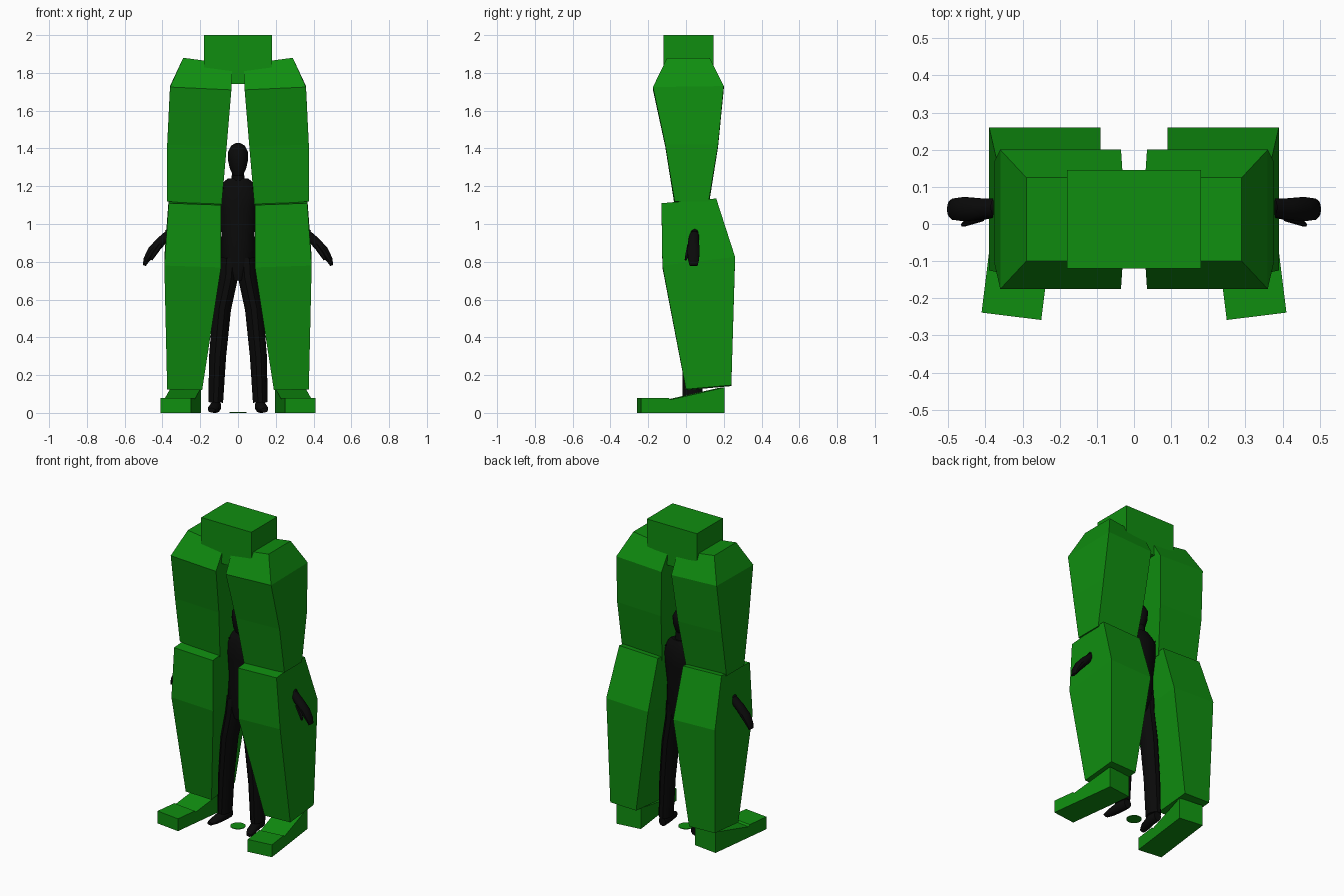
import bpy, bmesh, math
from mathutils import Vector

cube = bpy.data.objects.get("Cube")
if cube:
    bpy.data.objects.remove(cube)


def material(name, colour):
    m = bpy.data.materials.new(name)
    m.use_nodes = True
    m.diffuse_color = colour
    bsdf = m.node_tree.nodes["Principled BSDF"]
    bsdf.inputs["Base Color"].default_value = colour
    bsdf.inputs["Roughness"].default_value = 0.8
    return m


GREEN = material("green", (0.005, 0.27, 0.005, 1))
BLACK = material("black", (0.003, 0.003, 0.003, 1))


def loft(name, rings, mat, smooth=False):
    """Skin a list of equal-length point rings and cap both ends."""
    bm = bmesh.new()
    loops = [[bm.verts.new(p) for p in ring] for ring in rings]
    n = len(loops[0])
    for a, b in zip(loops, loops[1:]):
        for i in range(n):
            j = (i + 1) % n
            bm.faces.new((a[i], a[j], b[j], b[i]))
    bm.faces.new(loops[0][::-1])
    bm.faces.new(loops[-1])
    bmesh.ops.recalc_face_normals(bm, faces=bm.faces)
    mesh = bpy.data.meshes.new(name)
    bm.to_mesh(mesh)
    bm.free()
    mesh.materials.append(mat)
    ob = bpy.data.objects.new(name, mesh)
    bpy.context.collection.objects.link(ob)
    if smooth:
        bpy.ops.object.select_all(action="DESELECT")
        ob.select_set(True)
        bpy.context.view_layer.objects.active = ob
        bpy.ops.object.shade_smooth_by_angle(angle=math.radians(40))
    return ob


def slab(s, x0, x1, y0, y1, z, dx=0, dy=0):
    """Four-cornered ring, raised by dx on the outside and dy at the back."""
    return [(s * x0, y0, z), (s * x1, y0, z + dx),
            (s * x1, y1, z + dx + dy), (s * x0, y1, z + dy)]


def tube(name, s, path, side=(0, 1, 0), sides=10):
    """Oval tube; each path entry is (x, y, z, radius across, radius along side)."""
    pts = [Vector((s * p[0], p[1], p[2])) for p in path]
    v = Vector(side)
    rings = []
    for i, p in enumerate(path):
        tangent = pts[min(i + 1, len(pts) - 1)] - pts[max(i - 1, 0)]
        u = tangent.cross(v).normalized()
        rings.append([pts[i] + u * p[3] * math.cos(t) + v * p[4] * math.sin(t)
                      for t in (math.tau * k / sides for k in range(sides))])
    return loft(name, rings, BLACK, True)


# Pelvis block and ground disc
loft("pelvis", [slab(1, -.18, .18, -.12, .145, z) for z in (1.74, 2.0)], GREEN)
loft("ground_disc", [[(.045 * math.cos(math.tau * k / 20), .045 * math.sin(math.tau * k / 20), z)
                      for k in range(20)] for z in (0, .004)], GREEN)

# Side profile of the foot: distance forward from heel, height
FOOT = [(0, 0), (0, .135), (.29, .07), (.3, .08), (.447, .08), (.447, 0)]

for s, label in ((1, "left"), (-1, "right")):
    # Armoured leg
    loft(label + "_thigh", [
        slab(s, .087, .375, -.06, .12, 1.095, .025),
        slab(s, .06, .375, -.11, .17, 1.41, .01),
        slab(s, .035, .36, -.175, .2, 1.71, .015, .005),
        slab(s, .03, .29, -.1, .125, 1.845, .035)], GREEN)
    loft(label + "_shin", [
        slab(s, .19, .375, 0, .24, .12, .005, .022),
        slab(s, .09, .39, -.125, .26, .77, .01, .045),
        slab(s, .09, .367, -.13, .16, 1.1, .01, .025)], GREEN)
    heel, ahead, across = Vector((.275, .195, 0)), Vector((.123, -.992, 0)), Vector((.992, .123, 0))
    rings = []
    for w in (-.081, .081):
        ring = [heel + across * w + ahead * f + Vector((0, 0, z)) for f, z in FOOT]
        rings.append([(s * p.x, p.y, p.z) for p in ring])
    loft(label + "_foot", rings, GREEN)

    # Pilot limbs
    tube(label + "_pilot_leg", s, [
        (.118, .035, .055, .039, .055), (.108, .035, .3, .045, .055),
        (.085, .035, .55, .048, .062), (.05, .04, .72, .05, .07),
        (.045, .045, .82, .05, .065)])
    tube(label + "_pilot_shoe", s, [
        (.115, .08, .03, .03, .025), (.118, .02, .035, .035, .03),
        (.13, -.05, .022, .022, .03), (.14, -.09, .014, .012, .018)], (1, 0, 0))
    tube(label + "_pilot_arm", s, [
        (.08, .06, 1.2, .03, .045), (.14, .06, 1.17, .045, .045),
        (.25, .055, 1.05, .036, .038), (.37, .045, .945, .026, .026)])
    tube(label + "_pilot_hand", s, [
        (.36, .045, .95, .024, .025), (.41, .04, .905, .026, .03),
        (.455, .04, .855, .026, .034), (.485, .04, .81, .017, .03),
        (.496, .04, .78, .008, .022)])
    tube(label + "_pilot_thumb", s, [
        (.41, .02, .89, .014, .014), (.445, .008, .84, .013, .012),
        (.46, -.002, .81, .007, .006)], sides=6)

# Pilot body and head
tube("pilot_torso", 1, [
    (0, .04, .7, .03, .06), (0, .045, .78, .095, .072), (0, .05, .95, .088, .065),
    (0, .055, 1.08, .1, .072), (0, .058, 1.17, .115, .066), (0, .06, 1.22, .08, .045),
    (0, .06, 1.24, .055, .035)], sides=12)
tube("pilot_neck", 1, [(0, .055, 1.22, .034, .034), (0, .045, 1.3, .032, .034)])
tube("pilot_head", 1, [
    (0, .02, 1.255, .024, .03), (0, .03, 1.29, .042, .055), (0, .035, 1.34, .054, .066),
    (0, .038, 1.38, .054, .066), (0, .04, 1.415, .036, .045), (0, .04, 1.428, .012, .015)], sides=12)
